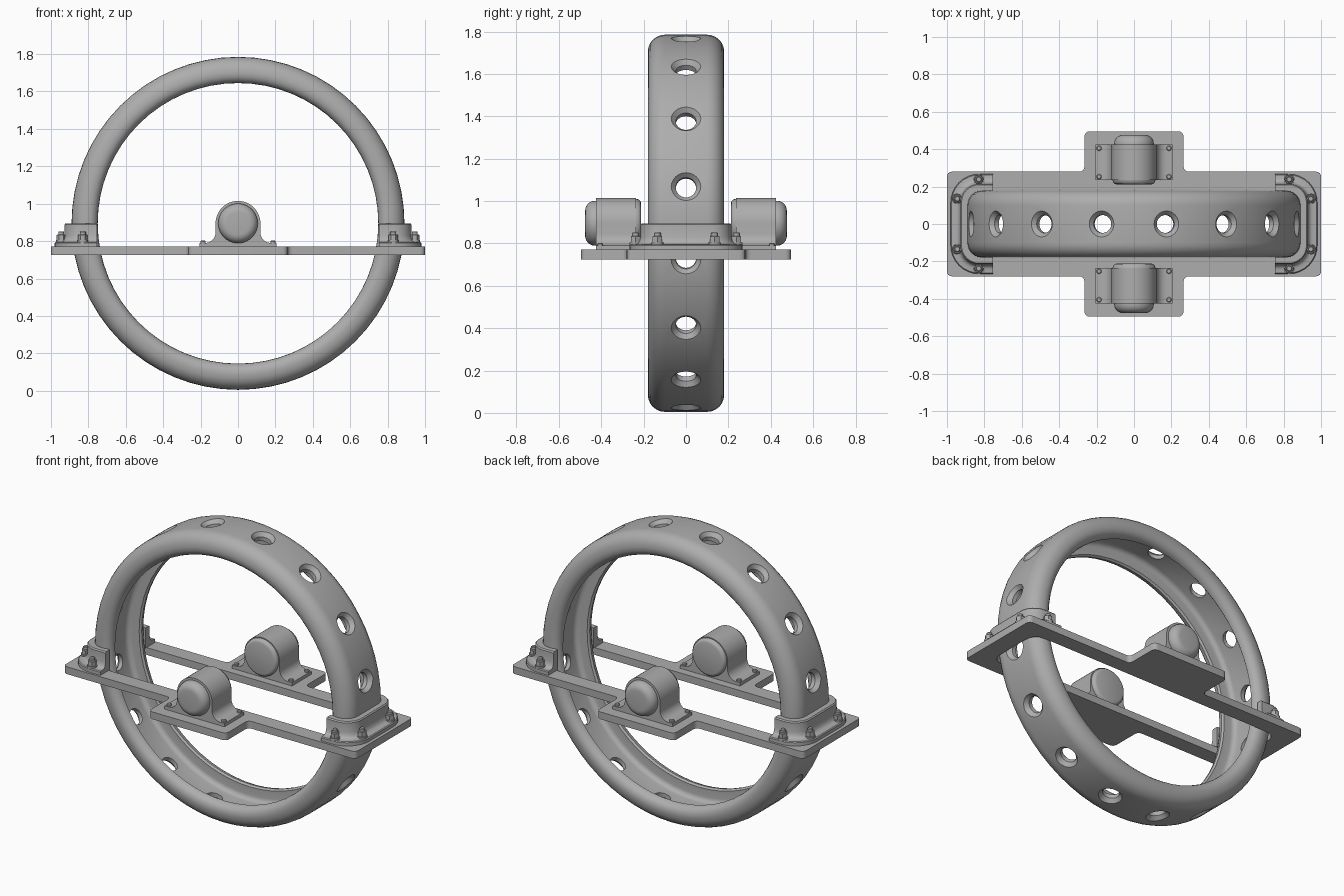
import bpy, bmesh, math
from math import sin, cos, pi, radians
from mathutils import Matrix, Vector

if "Cube" in bpy.data.objects:
    bpy.data.objects.remove(bpy.data.objects["Cube"])

metal = bpy.data.materials.new("grey metal")
metal.diffuse_color = (0.42, 0.42, 0.42, 1)
metal.use_nodes = True
metal.node_tree.nodes["Principled BSDF"].inputs["Base Color"].default_value = metal.diffuse_color
AXIS_Z = 0.895


def finish(bm, name, angle=35):
    bmesh.ops.remove_doubles(bm, verts=bm.verts, dist=1e-5)
    bmesh.ops.recalc_face_normals(bm, faces=bm.faces)
    me = bpy.data.meshes.new(name)
    bm.to_mesh(me)
    bm.free()
    me.materials.append(metal)
    ob = bpy.data.objects.new(name, me)
    bpy.context.collection.objects.link(ob)
    smooth(ob, angle)
    return ob


def activate(ob):
    bpy.ops.object.select_all(action='DESELECT')
    ob.select_set(True)
    bpy.context.view_layer.objects.active = ob


def smooth(ob, angle=35):
    activate(ob)
    bpy.ops.object.shade_smooth_by_angle(angle=radians(angle))


def arc(cx, cy, r, a0, a1, n=8):
    return [(cx + r * cos(radians(a0 + (a1 - a0) * i / n)),
             cy + r * sin(radians(a0 + (a1 - a0) * i / n))) for i in range(n + 1)]


def loft(bm, rings, closed_ends=True, wrap=False):
    """Skin a list of equal-length closed loops."""
    vs = [[bm.verts.new(p) for p in ring] for ring in rings]
    pairs = list(zip(vs, vs[1:])) + ([(vs[-1], vs[0])] if wrap else [])
    for a, b in pairs:
        for i in range(len(a)):
            j = (i + 1) % len(a)
            bm.faces.new((a[i], a[j], b[j], b[i]))
    if closed_ends and not wrap:
        bm.faces.new(vs[0])
        bm.faces.new(vs[-1])


def lathe(bm, profile, mat, n=32):
    """Solid of revolution from (radius, height) pairs, placed by a matrix."""
    loft(bm, [[mat @ Vector((r * cos(2 * pi * i / n), r * sin(2 * pi * i / n), h))
               for i in range(n)] for r, h in profile])


def cut(ob, cutter):
    m = ob.modifiers.new("cut", 'BOOLEAN')
    m.operation, m.solver, m.object = 'DIFFERENCE', 'EXACT', cutter
    activate(ob)
    bpy.ops.object.modifier_apply(modifier=m.name)
    bpy.data.objects.remove(cutter)
    smooth(ob)


# Large ring: C-shaped channel section (y, radius) swept round the y axis
half = ([(0.10, 0.89)] + arc(0.10, 0.81, 0.08, 75, 0, 5) + arc(0.13, 0.80, 0.05, 0, -90, 5)
        + [(0.12, 0.76), (0.12, 0.81)] + arc(0.09, 0.81, 0.03, 22, 90, 3))
section = half + [(-y, r) for y, r in reversed(half)]
SEG = 64
bm = bmesh.new()
loft(bm, [[(r * cos(2 * pi * k / SEG), y, AXIS_Z + r * sin(2 * pi * k / SEG))
           for y, r in section] for k in range(SEG)], wrap=True)
ring = finish(bm, "ring")

# Sixteen countersunk holes round the ring
bm = bmesh.new()
for k in range(16):
    turn = Matrix.Rotation(radians(11.25 + 22.5 * k), 4, 'Y')
    lathe(bm, [(0.048, 0.78), (0.048, 0.865), (0.07, 0.89), (0.07, 0.95)],
          Matrix.Translation((0, 0, AXIS_Z)) @ turn, 24)
cut(ring, finish(bm, "hole_cutter"))


# Cross-shaped base plate with a slot for the ring
def round_corners(pts, r, n=4):
    out = []
    for i, p in enumerate(pts):
        p, a, b = Vector(p), Vector(pts[i - 1]), Vector(pts[(i + 1) % len(pts)])
        s, e = p + (a - p).normalized() * r, p + (b - p).normalized() * r
        for k in range(n + 1):
            t = k / n
            out.append(tuple(s * (1 - t) ** 2 + p * 2 * t * (1 - t) + e * t * t))
    return out


def prism(name, outline, z0, z1):
    bm = bmesh.new()
    loft(bm, [[(x, y, z) for x, y in outline] for z in (z0, z1)])
    return finish(bm, name)


quarter = [(1.0, 0.28), (0.265, 0.28), (0.265, 0.495)]
right = [(x, -y) for x, y in reversed(quarter)] + quarter
cross = right + [(-x, -y) for x, y in right]
plate = prism("base_plate", round_corners(cross, 0.03), 0.725, 0.77)
slot = [(0.885, -0.185), (0.885, 0.185), (-0.885, 0.185), (-0.885, -0.185)]
cut(plate, prism("slot_cutter", round_corners(slot, 0.08), 0.6, 0.9))


# Collars that clamp the ring: U-shaped wall flaring into a flange
def u_path(x, y, r):
    return ([(0.755, -y)] + arc(x - r, -y + r, r, -90, 0)
            + arc(x - r, y - r, r, 0, 90) + [(0.755, y)])


inner = u_path(0.882, 0.175, 0.07)
levels = [(0.77, 0.052), (0.79, 0.052), (0.795, 0.047), (0.796, 0.026), (0.80, 0.014),
          (0.81, 0.006), (0.83, 0.0), (0.888, 0.0), (0.895, -0.006)]
for side, label in ((1, "right"), (-1, "left")):
    bm = bmesh.new()
    loops = []
    for z, d in levels:
        outer = u_path(0.928 + d, 0.215 + d, 0.10 + d)
        loops.append([(side * x, y, z) for x, y in outer + inner[::-1]])
    loft(bm, loops)
    finish(bm, label + "_collar")

    # Flange bolts: washer, hex head and stud end
    bm = bmesh.new()
    for x, y in ((0.83, 0.238), (0.945, 0.135), (0.945, -0.135), (0.83, -0.238)):
        at = Matrix.Translation((side * x, y, 0))
        lathe(bm, [(0.029, 0.79), (0.029, 0.805)], at, 20)
        lathe(bm, [(0.026, 0.80), (0.026, 0.832), (0.022, 0.836)], at, 6)
        lathe(bm, [(0.016, 0.83), (0.016, 0.848), (0.012, 0.852)], at, 16)
    finish(bm, label + "_collar_bolts")

# Bearing blocks: foot and housing profile (x, z) extruded along y
flank = [(0.205, 0.77), (0.205, 0.79)] + arc(0.175, 0.845, 0.055, -90, -180, 6)
crown = arc(0, AXIS_Z, 0.12, 0, 180, 24)
outline = flank + crown + [(-x, z) for x, z in reversed(flank)]
for side, label in ((-1, "front"), (1, "back")):
    bm = bmesh.new()
    loft(bm, [[(x, side * y, z) for x, z in outline] for y in (0.235, 0.425)])
    finish(bm, label + "_bearing_block")

    # Rounded outer cap and bevelled inner end of the housing
    out = Matrix.Translation((0, 0, AXIS_Z)) @ Matrix.Rotation(-side * pi / 2, 4, 'X')
    bm = bmesh.new()
    cap = [(r, h) for r, h in arc(0.06, 0.43, 0.046, 0, 90, 6)]
    lathe(bm, [(0.106, 0.42)] + cap, out, 40)
    lathe(bm, [(0.095, 0.212), (0.105, 0.215), (0.113, 0.225), (0.115, 0.24)], out, 40)
    finish(bm, label + "_bearing_caps")

    # Small foot screws
    bm = bmesh.new()
    for x in (-0.187, 0.187):
        for y in (0.253, 0.405):
            lathe(bm, [(0.014, 0.785), (0.014, 0.798), (0.010, 0.802)],
                  Matrix.Translation((x, side * y, 0)), 12)
    finish(bm, label + "_foot_screws")
